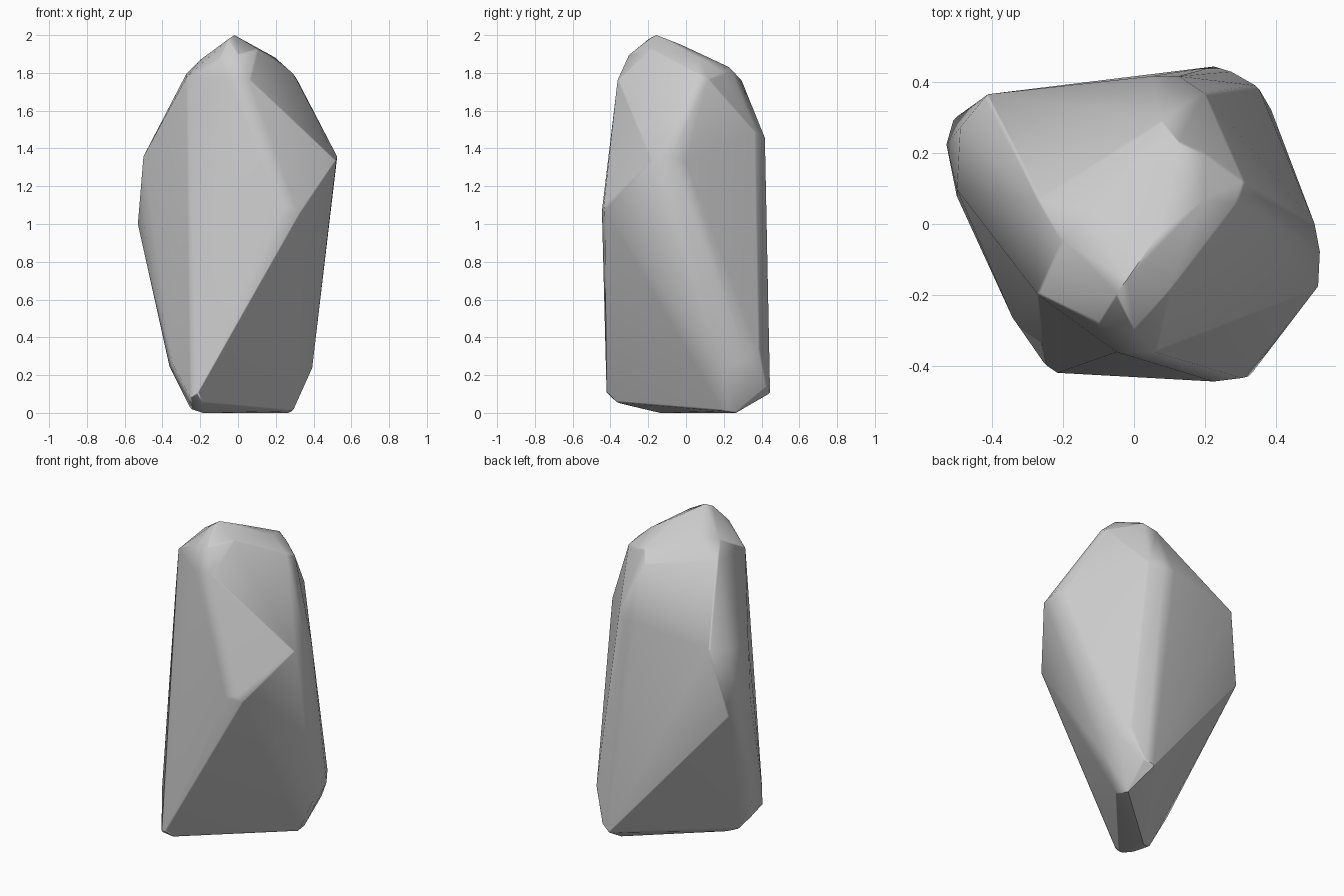
import bpy, bmesh, math
from mathutils import Vector

if "Cube" in bpy.data.objects:
    bpy.data.objects.remove(bpy.data.objects["Cube"])

# Corner clusters of the boulder, grouped by height
crown = [(-.02, -.16, 2), (-.05, -.20, 1.98), (.10, -.19, 1.93), (.07, -.03, 1.95),
         (-.10, -.28, 1.88), (0, -.30, 1.90), (-.05, -.36, 1.77), (.06, -.36, 1.77)]
shoulder = [(-.27, -.20, 1.78), (-.27, .07, 1.80), (-.20, -.05, 1.87), (-.13, .04, 1.89),
            (.20, .07, 1.88), (.31, .12, 1.77), (.29, .06, 1.80), (.13, .23, 1.83),
            (.08, .29, 1.77), (.20, .20, 1.80)]
waist = [(.52, -.18, 1.34), (.525, -.08, 1.36), (.51, 0, 1.33),
         (-.50, .10, 1.36), (-.49, .28, 1.38), (-.42, .365, 1.39),
         (.05, .417, 1.46), (.13, .417, 1.46), (.20, .37, 1.49),
         (.23, -.445, 1.07), (.31, -.435, 1.10), (.33, -.43, 1.06),
         (-.53, .23, 1.0), (-.50, .08, 1.0), (-.51, .30, .97)]
foot = [(.39, .20, .23), (.385, .33, .28), (.35, .39, .33), (.23, .445, .10), (.28, .43, .13),
        (-.34, -.27, .25), (-.36, -.14, .24), (-.25, -.40, .08), (-.22, -.42, .10),
        (-.20, -.37, .055), (-.24, -.29, .035), (-.25, -.17, .02), (-.19, -.14, 0),
        (.29, .19, .01), (.27, .27, 0)]

# Boulder: convex hull over the corners, each corner worn round by a small radius
R = 0.01
bm = bmesh.new()
for x, y, z in crown + shoulder + waist + foot:
    c = Vector((x * (1 - R / .53), y * (1 - R / .445), R + z * (1 - R)))
    for axis in range(3):
        for s in (-R, R):
            offset = Vector((0, 0, 0))
            offset[axis] = s
            bm.verts.new(c + offset)
bmesh.ops.convex_hull(bm, input=bm.verts[:])
loose = [v for v in bm.verts if not v.link_faces]
bmesh.ops.delete(bm, geom=loose, context='VERTS')
bmesh.ops.dissolve_limit(bm, angle_limit=math.radians(0.5), verts=bm.verts[:], edges=bm.edges[:])
bmesh.ops.recalc_face_normals(bm, faces=bm.faces[:])
mesh = bpy.data.meshes.new("boulder")
bm.to_mesh(mesh)
bm.free()
boulder = bpy.data.objects.new("boulder", mesh)
bpy.context.collection.objects.link(boulder)

# Smooth the worn edges, keeping the big facets flat
bpy.context.view_layer.objects.active = boulder
boulder.select_set(True)
bpy.ops.object.shade_smooth_by_angle(angle=math.radians(40))
weighted = boulder.modifiers.new("flat_facets", 'WEIGHTED_NORMAL')
weighted.keep_sharp = True
